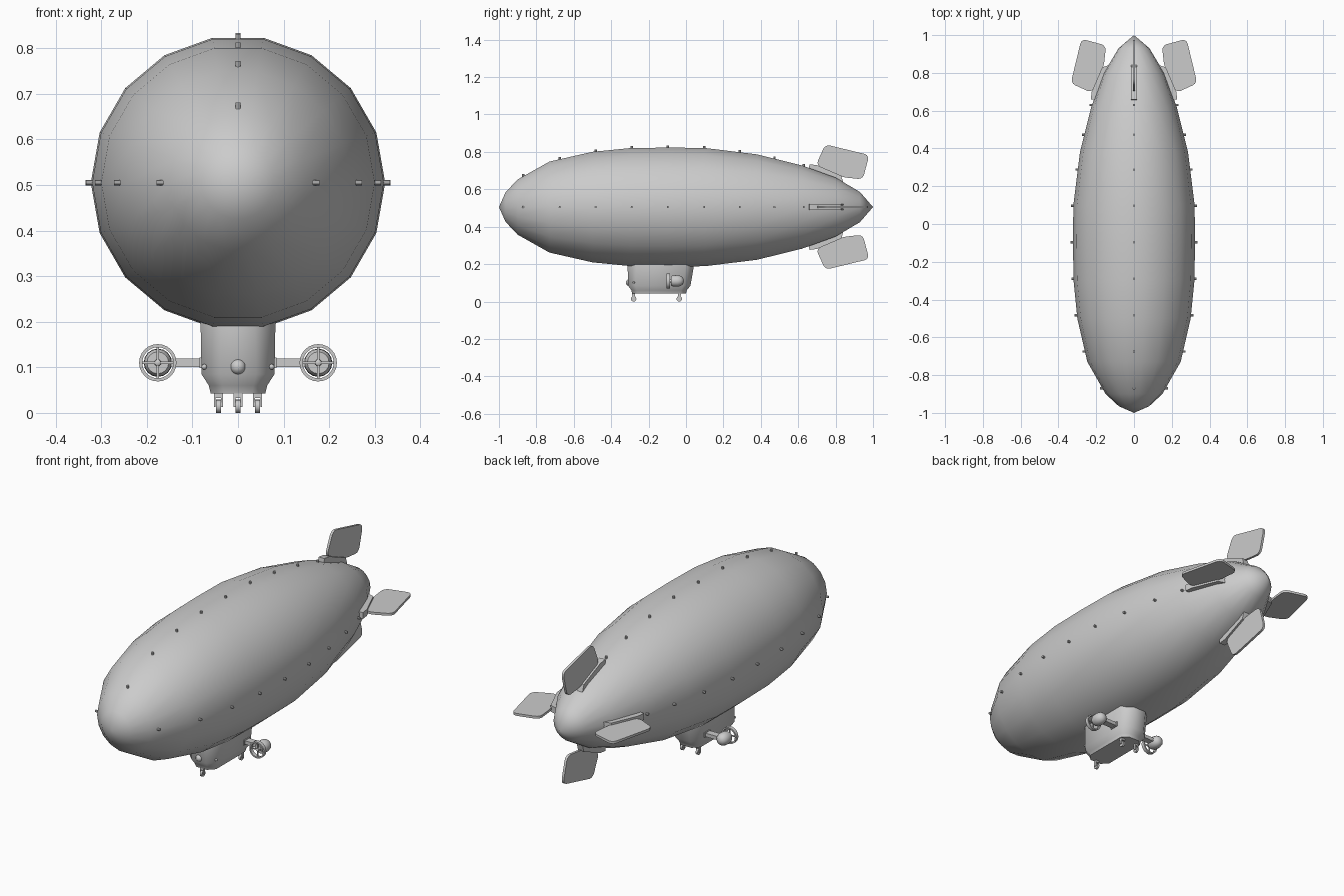
import bpy, bmesh, math
from mathutils import Matrix, Vector

if "Cube" in bpy.data.objects:
    bpy.data.objects.remove(bpy.data.objects["Cube"])

CZ = 0.505  # hull axis height


def finish(bm, name, angle=35):
    bmesh.ops.recalc_face_normals(bm, faces=bm.faces)
    me = bpy.data.meshes.new(name)
    bm.to_mesh(me)
    bm.free()
    ob = bpy.data.objects.new(name, me)
    bpy.context.collection.objects.link(ob)
    bpy.context.view_layer.objects.active = ob
    for o in bpy.context.selected_objects:
        o.select_set(False)
    ob.select_set(True)
    bpy.ops.object.shade_smooth_by_angle(angle=math.radians(angle))
    return ob


def revolve(name, profile, n, center, closed=False, angle=35):
    """Turn (y, radius) points around an axis parallel to y."""
    bm = bmesh.new()
    rings = []
    for y, r in profile:
        if r == 0:
            rings.append([bm.verts.new((center[0], center[1] + y, center[2]))])
            continue
        rings.append([bm.verts.new((center[0] + r * math.cos(2 * math.pi * i / n), center[1] + y,
                                    center[2] + r * math.sin(2 * math.pi * i / n))) for i in range(n)])
    pairs = list(zip(rings, rings[1:]))
    if closed:
        pairs.append((rings[-1], rings[0]))
    for a, b in pairs:
        for i in range(n):
            j = (i + 1) % n
            if len(a) == 1:
                bm.faces.new((a[0], b[i], b[j]))
            elif len(b) == 1:
                bm.faces.new((a[i], a[j], b[0]))
            else:
                bm.faces.new((a[i], a[j], b[j], b[i]))
    return finish(bm, name, angle)


def plate(name, pts, half, rot, round_by=0):
    """Extrude a (y, radial distance) outline across x, then turn it round the hull axis."""
    bm = bmesh.new()
    f = bm.faces.new([bm.verts.new((-half, y, r)) for y, r in pts])
    ext = bmesh.ops.extrude_face_region(bm, geom=[f])
    bmesh.ops.translate(bm, verts=[v for v in ext['geom'] if isinstance(v, bmesh.types.BMVert)],
                        vec=(2 * half, 0, 0))
    if round_by:
        edges = [e for e in bm.edges if abs(e.verts[0].co.x - e.verts[1].co.x) > half]
        bmesh.ops.bevel(bm, geom=edges, offset=round_by, segments=3, profile=0.5, affect='EDGES')
    bm.transform(Matrix.Translation((0, 0, CZ)) @ Matrix.Rotation(rot, 4, 'Y'))
    return finish(bm, name)


def box(name, c, size, rot=None):
    bm = bmesh.new()
    bmesh.ops.create_cube(bm, size=1)
    m = Matrix.Translation(c) @ (rot or Matrix()) @ Matrix.Diagonal((*size, 1))
    bm.transform(m)
    return finish(bm, name)


def cyl(name, c, r, depth, axis, n=12):
    bm = bmesh.new()
    bmesh.ops.create_cone(bm, cap_ends=True, segments=n, radius1=r, radius2=r, depth=depth)
    bm.transform(Matrix.Translation(c) @ Vector((0, 0, 1)).rotation_difference(Vector(axis)).to_matrix().to_4x4())
    return finish(bm, name)


def ball(name, c, r):
    bm = bmesh.new()
    bmesh.ops.create_uvsphere(bm, u_segments=16, v_segments=10, radius=r)
    bm.transform(Matrix.Translation(c))
    return finish(bm, name, 60)


# Envelope
hull = [(-1, 0), (-0.965, 0.08), (-0.9, 0.15), (-0.73, 0.247), (-0.5, 0.3), (-0.3, 0.32), (-0.1, 0.323),
        (0.1, 0.321), (0.38, 0.286), (0.62, 0.226), (0.8, 0.16), (0.93, 0.082), (1, 0)]
revolve("envelope", hull, 18, (0, 0, CZ), angle=60)


def hull_r(y):
    for (y0, r0), (y1, r1) in zip(hull, hull[1:]):
        if y0 <= y <= y1:
            return r0 + (r1 - r0) * (y - y0) / (y1 - y0)


# Light studs along both sides and the top
for y in (-0.87, -0.675, -0.483, -0.29, -0.097, 0.097, 0.288, 0.473, 0.63):
    r = hull_r(y)
    for s in (-1, 1):
        cyl("side_stud", (s * (r + 0.003), y, CZ), 0.006, 0.018, (s, 0, 0), 8)
    cyl("top_stud", (0, y, CZ + r * math.cos(math.radians(10)) + 0.002), 0.006, 0.018, (0, 0, 1), 8)

# Four tail fins, each on a root strip
fin = [(0.695, 0.225), (0.745, 0.335), (0.98, 0.278), (0.945, 0.148), (0.835, 0.16)]
root = [(0.655, 0.19), (0.66, 0.229), (0.70, 0.224), (0.83, 0.168), (0.845, 0.12)]
for k in range(4):
    plate("tail_fin", fin, 0.006, k * math.pi / 2, 0.025)
    plate("fin_root", root, 0.016, k * math.pi / 2)

# Gondola: chamfered rectangular sections stacked in z
bm = bmesh.new()
rings = []
for z, hx, y0, y1, c in ((0.26, 0.082, -0.312, 0.05, 0.045), (0.19, 0.082, -0.312, 0.042, 0.045),
                         (0.085, 0.08, -0.31, 0.024, 0.04), (0.06, 0.064, -0.292, 0.004, 0.03),
                         (0.043, 0.06, -0.288, 0.0, 0.03)):
    pts = [(-hx + c, y0), (hx - c, y0), (hx, y0 + c), (hx, y1 - c),
           (hx - c, y1), (-hx + c, y1), (-hx, y1 - c), (-hx, y0 + c)]
    rings.append([bm.verts.new((x, y, z)) for x, y in pts])
for a, b in zip(rings, rings[1:]):
    for i in range(8):
        j = (i + 1) % 8
        bm.faces.new((a[i], a[j], b[j], b[i]))
bm.faces.new(rings[0])
bm.faces.new(rings[-1])
finish(bm, "gondola", 50)
ball("nose_lamp", (0, -0.305, 0.101), 0.017)

# Landing wheels: one in front, two behind
for x, y in ((0, -0.28), (-0.043, -0.036), (0.043, -0.036)):
    cyl("wheel", (x, y, 0.0145), 0.0145, 0.011, (1, 0, 0), 16)
    for s in (-1, 1):
        box("wheel_fork", (x + s * 0.008, y, 0.028), (0.004, 0.012, 0.03))
    box("wheel_mount", (x, y, 0.039), (0.02, 0.016, 0.012))

# Engine pods with ducted propellers
for s in (-1, 1):
    c = (s * 0.176, 0, 0.11)
    revolve("engine_pod", [(-0.08, 0), (-0.08, 0.024), (-0.07, 0.03), (-0.045, 0.031), (-0.028, 0.027),
                           (-0.016, 0.017), (-0.011, 0)], 16, c, angle=50)
    revolve("propeller_duct", [(-0.104, 0.034), (-0.104, 0.041), (-0.086, 0.041), (-0.086, 0.034)],
            24, c, closed=True)
    revolve("propeller_hub", [(-0.105, 0), (-0.1, 0.007), (-0.075, 0.008)], 12, c)
    for a in (0, 90):
        box("propeller_blade", (c[0], -0.095, c[2]), (0.07, 0.004, 0.006),
            Matrix.Rotation(math.radians(a), 4, 'Y'))
    box("engine_arm", (s * 0.117, -0.05, 0.11), (0.09, 0.034, 0.018))
    box("arm_mount", (s * 0.081, -0.05, 0.11), (0.008, 0.046, 0.024))
    ball("side_lamp", (s * 0.074, -0.279, 0.101), 0.006)
